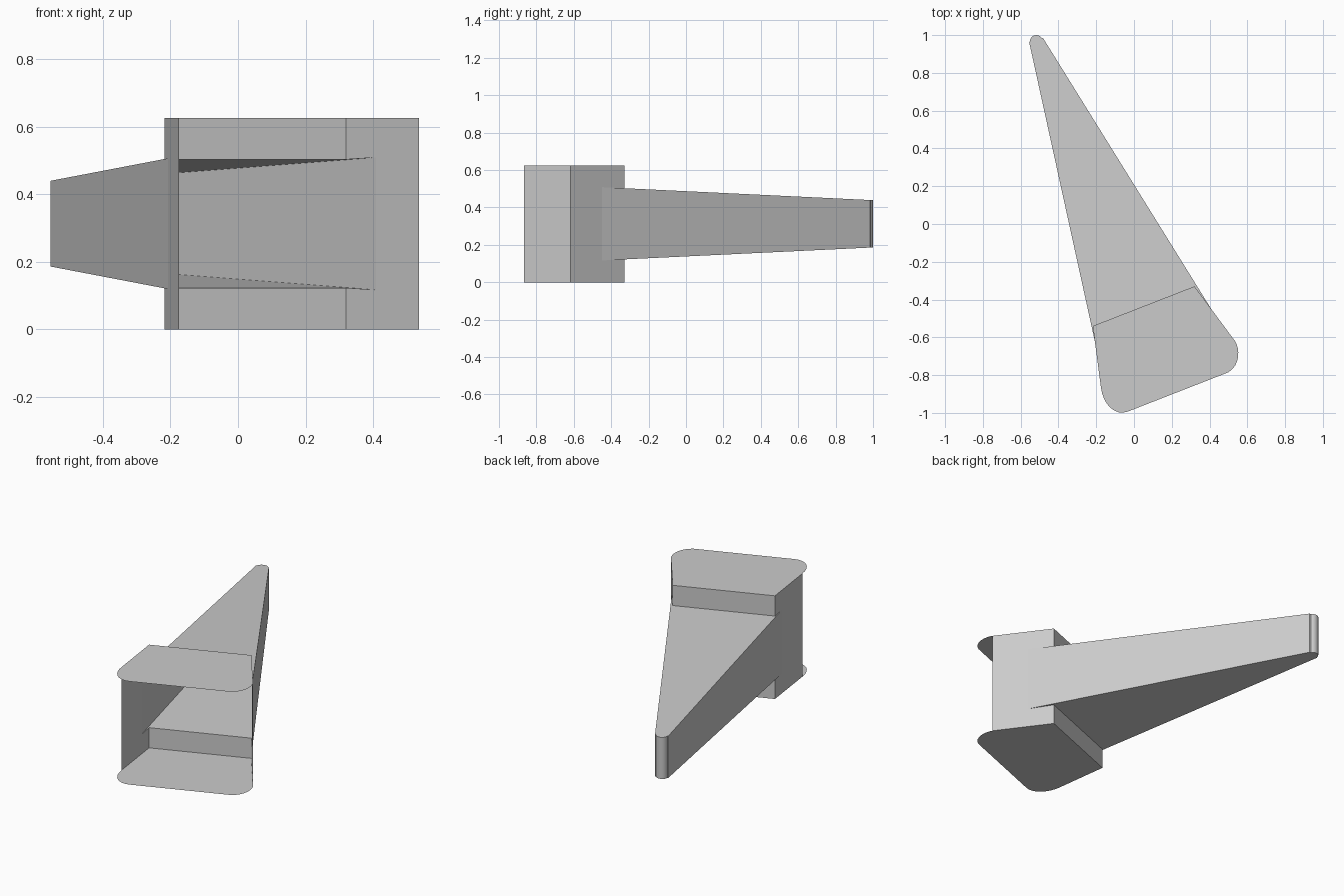
import bpy, bmesh, math
from mathutils import Vector

cube = bpy.data.objects.get("Cube")
if cube:
    bpy.data.objects.remove(cube, do_unlink=True)

grey = bpy.data.materials.new("plain grey")
grey.use_nodes = True
grey.diffuse_color = (0.6, 0.6, 0.6, 1)
grey.node_tree.nodes["Principled BSDF"].inputs["Base Color"].default_value = (0.6, 0.6, 0.6, 1)

HEIGHT = 0.625
MID = HEIGHT / 2

# Plan corners shared by the housing and the duct
back_r, back_l = Vector((-0.218, -0.54)), Vector((0.32, -0.33))
wall_r, wall_l = Vector((-0.175, -0.865)), Vector((0.535, -0.62))
join_r = back_r.lerp(wall_r, 0.25)
join_l = back_l.lerp(wall_l, 0.41)

# The duct narrows in height along the direction square to the back wall
edge = (back_l - back_r).normalized()
axis = Vector((-edge.y, edge.x))


def half_height(p):
    return 0.19 - 0.0415 * (p - back_l).dot(axis)


def low(p):
    return (p.x, p.y, MID - half_height(p))


def high(p):
    return (p.x, p.y, MID + half_height(p))


def at(p, z):
    return (p.x, p.y, z)


def make_sheet(name, faces):
    """Build one thin-surface object from a list of polygons."""
    bm = bmesh.new()
    for corners in faces:
        bm.faces.new([bm.verts.new(c) for c in corners])
    bmesh.ops.remove_doubles(bm, verts=bm.verts, dist=0.0005)
    bmesh.ops.recalc_face_normals(bm, faces=bm.faces)
    mesh = bpy.data.meshes.new(name)
    bm.to_mesh(mesh)
    bm.free()
    mesh.materials.append(grey)
    obj = bpy.data.objects.new(name, mesh)
    bpy.context.collection.objects.link(obj)
    bpy.ops.object.select_all(action='DESELECT')
    obj.select_set(True)
    bpy.context.view_layer.objects.active = obj
    bpy.ops.object.shade_smooth_by_angle(angle=math.radians(30))
    return obj


def bezier(a, b, c, d, steps=8):
    """Points of a rounded corner."""
    pts = []
    for i in range(steps + 1):
        t = i / steps
        pts.append(a * (1 - t) ** 3 + b * 3 * t * (1 - t) ** 2 + c * 3 * t * t * (1 - t) + d * t ** 3)
    return pts


# Top and bottom plates with rounded front corners
corner_l = bezier(wall_l, Vector((0.56, -0.66)), Vector((0.565, -0.745)), Vector((0.5, -0.785)))
corner_r = bezier(Vector((-0.03, -0.992)), Vector((-0.1, -1.02)), Vector((-0.165, -0.955)), wall_r)
plate = [back_r, back_l] + corner_l + corner_r
make_sheet("bottom_plate", [[at(p, 0) for p in plate]])
make_sheet("top_plate", [[at(p, HEIGHT) for p in plate]])

# Side walls, notched where the duct enters
for name, back, join, front in (("left_wall", back_l, join_l, wall_l),
                                ("right_wall", back_r, join_r, wall_r)):
    make_sheet(name, [[at(back, 0), at(front, 0), at(front, HEIGHT), at(back, HEIGHT),
                       high(back), high(join), low(join), low(back)]])

# Back wall strips below and above the duct mouth
make_sheet("back_wall", [
    [at(back_r, 0), at(back_l, 0), low(back_l), low(back_r)],
    [high(back_r), high(back_l), at(back_l, HEIGHT), at(back_r, HEIGHT)]])

# Tapering hollow duct with a rounded closed tip
centre, radius = Vector((-0.517, 0.966)), 0.034
tip = [Vector((-0.482, 0.985))]
for i in range(11):
    a = math.radians(35 + 145 * i / 10)
    tip.append(centre + radius * Vector((math.cos(a), math.sin(a))))
tip.append(Vector((-0.555, 0.963)))
path = [join_l] + tip + [join_r]
outline = path + [back_r, back_l]
sides = [[low(a), low(b), high(b), high(a)] for a, b in zip(path, path[1:])]
make_sheet("duct", sides + [[low(p) for p in outline], [high(p) for p in outline]])
